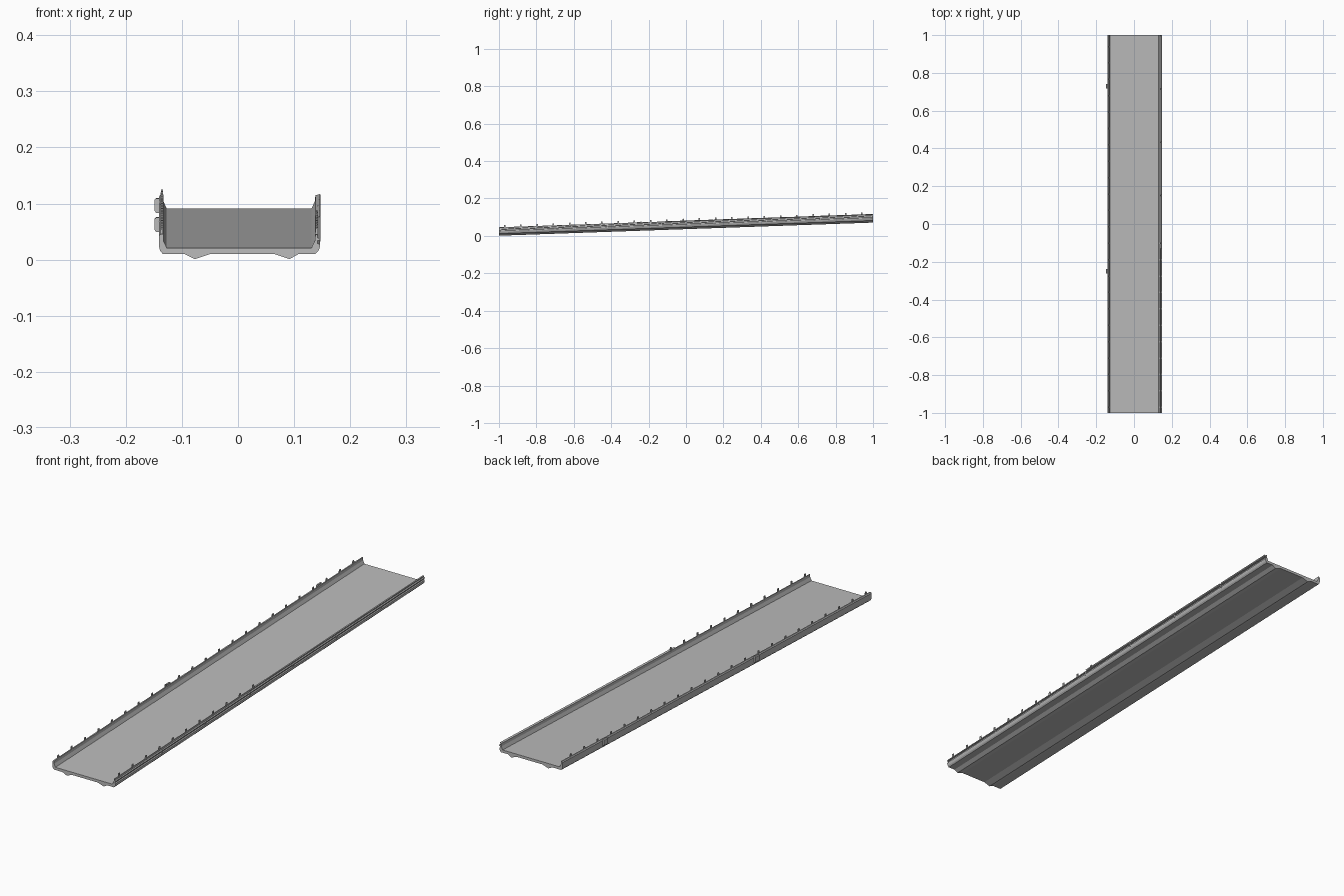
import bpy
import bmesh

cube = bpy.data.objects.get("Cube")
if cube:
    bpy.data.objects.remove(cube, do_unlink=True)

SLOPE = 0.035

concrete = bpy.data.materials.new("concrete grey")
concrete.use_nodes = True
GREY = (0.5, 0.5, 0.5, 1)
concrete.diffuse_color = GREY
concrete.node_tree.nodes["Principled BSDF"].inputs["Base Color"].default_value = GREY


def sweep(bm, profile, y0, y1):
    """Extrude an x-z profile along the sloping length of the deck."""
    rings = [[bm.verts.new((x, y, z + SLOPE * (y + 1))) for x, z in profile]
             for y in (y0, y1)]
    n = len(profile)
    bm.faces.new(rings[0])
    bm.faces.new(rings[1][::-1])
    for i in range(n):
        j = (i + 1) % n
        bm.faces.new((rings[0][i], rings[1][i], rings[1][j], rings[0][j]))


def make(name, pieces):
    bm = bmesh.new()
    for profile, y0, y1 in pieces:
        sweep(bm, profile, y0, y1)
    bmesh.ops.recalc_face_normals(bm, faces=bm.faces)
    mesh = bpy.data.meshes.new(name)
    bm.to_mesh(mesh)
    bm.free()
    mesh.materials.append(concrete)
    obj = bpy.data.objects.new(name, mesh)
    bpy.context.collection.objects.link(obj)
    return obj


def rect(x0, x1, z0, z1):
    return [(x0, z0), (x1, z0), (x1, z1), (x0, z1)]


# Deck slab with two shallow V-shaped girders below
deck = [(-0.134, 0.01), (-0.095, 0.01), (-0.077, 0.001), (-0.05, 0.01),
        (0.065, 0.01), (0.092, 0.001), (0.108, 0.01), (0.138, 0.01),
        (0.131, 0.021), (-0.127, 0.021)]
make("deck", [(deck, -1, 1)])

# Right parapet, plain outside and sloped at the inner foot
right_wall = [(-0.134, 0.01), (-0.139, 0.016), (-0.141, 0.024), (-0.141, 0.042),
              (-0.138, 0.046), (-0.133, 0.046), (-0.133, 0.034), (-0.127, 0.021)]
make("right_parapet", [(right_wall, -1, 1)])

# Left parapet with two ledges along the outside
left_wall = [(0.138, 0.01), (0.143, 0.015), (0.146, 0.022), (0.146, 0.027),
             (0.142, 0.029), (0.142, 0.034), (0.147, 0.035), (0.147, 0.038),
             (0.142, 0.039), (0.141, 0.045), (0.138, 0.045), (0.137, 0.034),
             (0.131, 0.021)]
make("left_parapet", [(left_wall, -1, 1)])


# Tapered railing posts: full length on the right, front half on the left
def posts(x, count):
    shape = [(x - 0.003, 0.042), (x + 0.003, 0.042),
             (x + 0.002, 0.057), (x - 0.001, 0.057)]
    starts = [-0.97 + 0.0868 * i for i in range(count)]
    return [(shape, y - 0.004, y + 0.004) for y in starts]


make("right_posts", posts(-0.136, 23))
make("left_posts", posts(0.140, 11))

# Outward lip on the back half of the left parapet, in sections
lip = [(0.139, 0.043), (0.141, 0.043), (0.147, 0.046), (0.146, 0.047), (0.139, 0.045)]
make("left_lip", [(lip, -0.13 + 0.2825 * i, 0.148 + 0.2825 * i) for i in range(4)])

# Joint strips between the left parapet sections
strip = rect(0.141, 0.147, 0.022, 0.038)
make("left_joints", [(strip, y - 0.003, y + 0.003)
                     for y in (-0.70, -0.42, -0.13, 0.15, 0.43, 0.72)])

# Two brackets on the outside of the right parapet
bracket = [(-0.140, 0.023), (-0.146, 0.023), (-0.149, 0.028), (-0.149, 0.046),
           (-0.146, 0.049), (-0.140, 0.049)]
make("right_brackets", [(bracket, y - 0.012, y + 0.012) for y in (-0.25, 0.73)])
